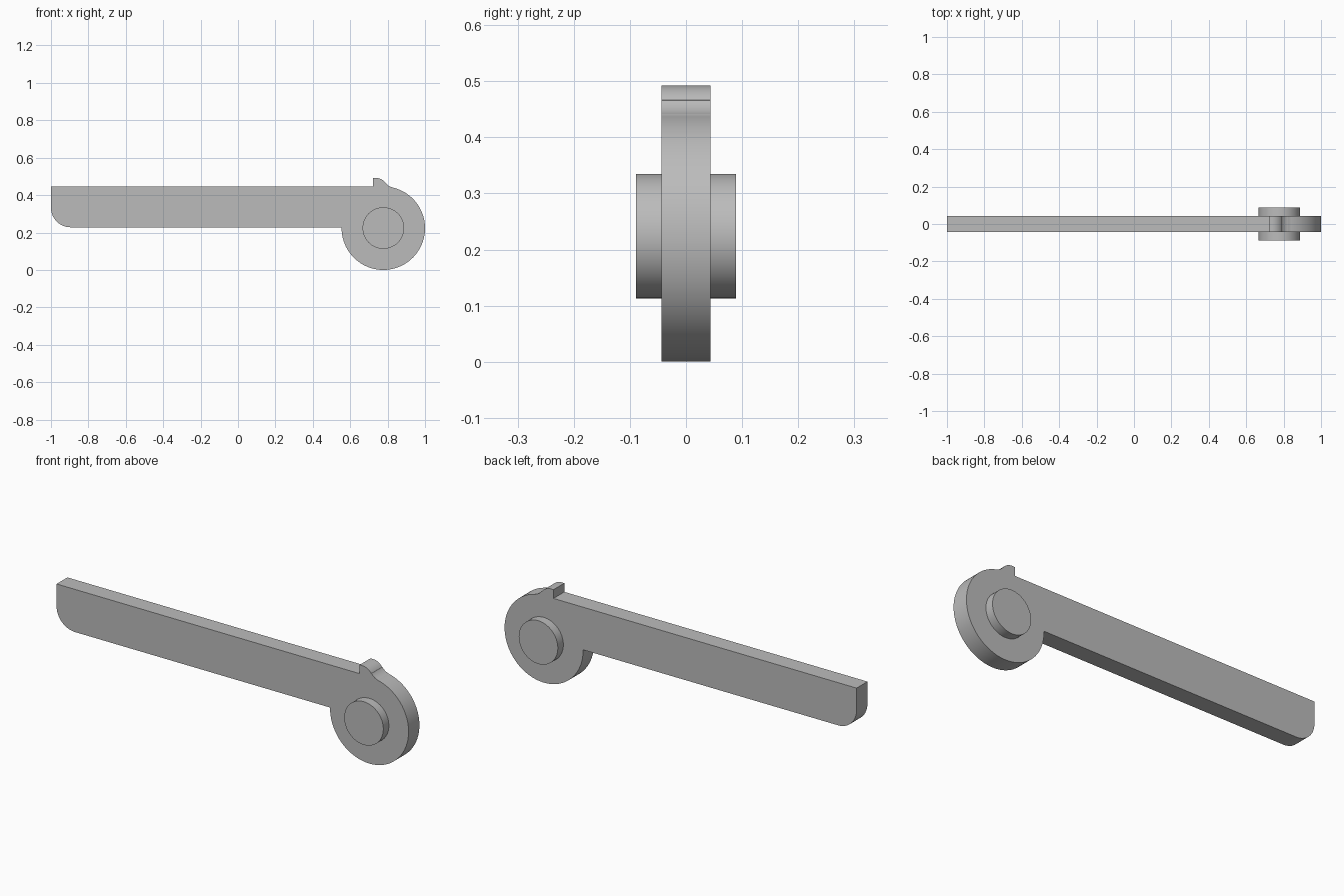
import bpy
import bmesh
from math import cos, sin, radians

if "Cube" in bpy.data.objects:
    bpy.data.objects.remove(bpy.data.objects["Cube"], do_unlink=True)

# Single grey material
grey = bpy.data.materials.new("light_grey")
grey.use_nodes = True
colour = (0.5, 0.5, 0.5, 1)
grey.diffuse_color = colour
grey.node_tree.nodes["Principled BSDF"].inputs["Base Color"].default_value = colour


def arc(cx, cz, r, start, end, steps):
    """Points along an arc in the x-z plane, angles in degrees."""
    angles = [radians(start + (end - start) * i / steps) for i in range(steps + 1)]
    return [(cx + r * cos(a), cz + r * sin(a)) for a in angles]


def extrude_outline(name, outline, half_depth):
    """Solid made by sweeping an x-z outline along y, centred on y = 0."""
    bm = bmesh.new()
    face = bm.faces.new([bm.verts.new((x, -half_depth, z)) for x, z in outline])
    swept = bmesh.ops.extrude_face_region(bm, geom=[face], use_keep_orig=True)
    moved = [v for v in swept["geom"] if isinstance(v, bmesh.types.BMVert)]
    bmesh.ops.translate(bm, verts=moved, vec=(0, 2 * half_depth, 0))
    bmesh.ops.recalc_face_normals(bm, faces=bm.faces)
    mesh = bpy.data.meshes.new(name)
    bm.to_mesh(mesh)
    bm.free()
    mesh.materials.append(grey)
    obj = bpy.data.objects.new(name, mesh)
    bpy.context.collection.objects.link(obj)
    bpy.ops.object.select_all(action="DESELECT")
    obj.select_set(True)
    bpy.context.view_layer.objects.active = obj
    bpy.ops.object.shade_smooth_by_angle(angle=radians(30))
    return obj


# Key dimensions
hub_x, hub_z, hub_r = 0.777, 0.223, 0.223
bar_top, bar_bottom = 0.447, 0.228
corner = 0.105

# Lever: straight bar with a rounded lower tip, round hub and small stop tooth
lever = [(-1, bar_top)]
lever += arc(-1 + corner, bar_bottom + corner, corner, 180, 270, 16)
lever += [(hub_x - hub_r, bar_bottom)]
lever += arc(hub_x, hub_z, hub_r, 180, 437, 72)
lever += arc(0.842, 0.504, 0.065, 256, 216, 10)
lever += arc(0.737, 0.43, 0.062, 36, 90, 10)
lever += [(0.722, 0.492), (0.722, bar_top)]
extrude_outline("lever_arm", lever, 0.044)

# Pivot pin sticking out on both sides of the hub
extrude_outline("pivot_pin", arc(hub_x, hub_z + 0.001, 0.111, 0, 354.375, 63), 0.089)
